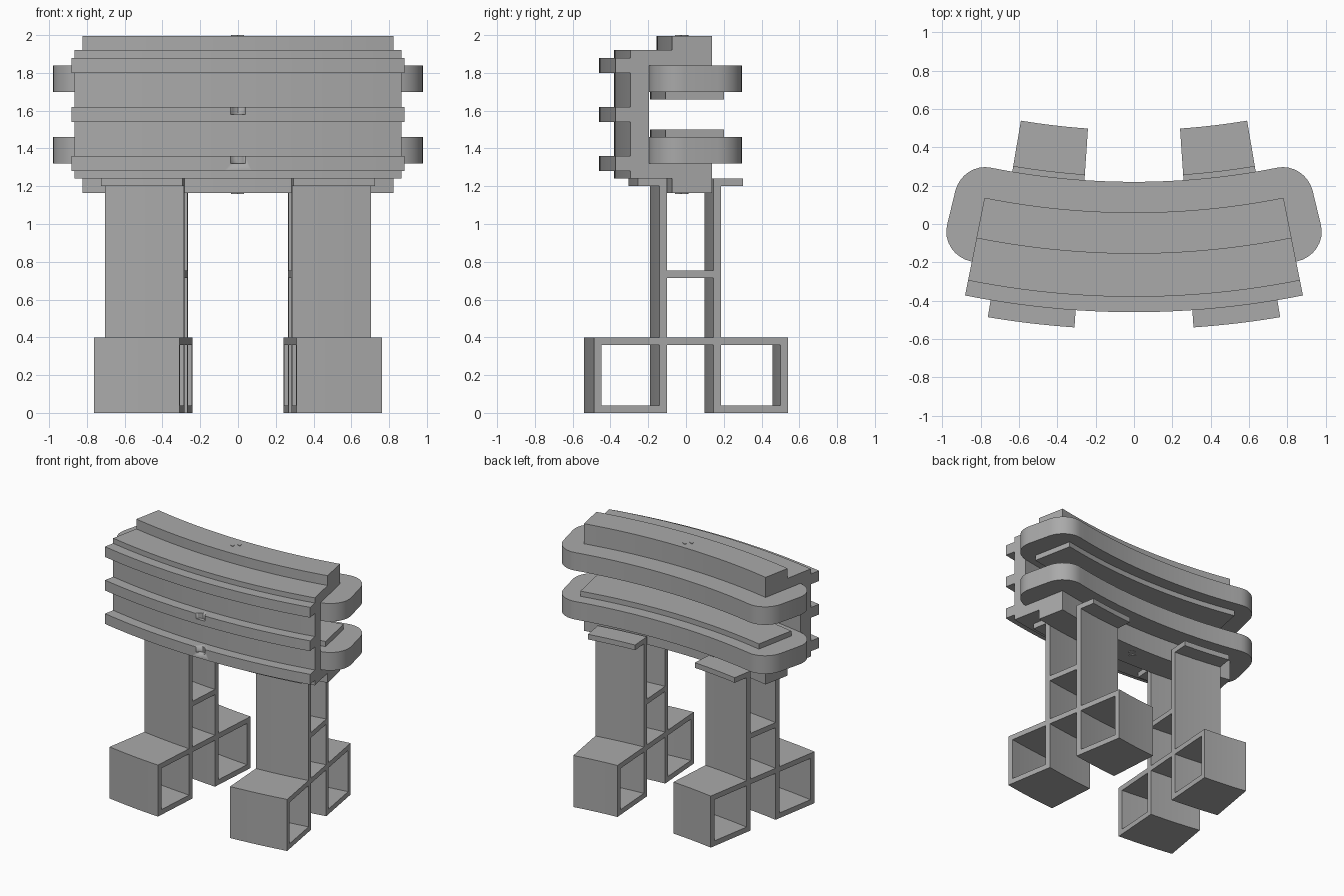
import bpy, bmesh, math

cube = bpy.data.objects.get("Cube")
if cube:
    bpy.data.objects.remove(cube, do_unlink=True)

CENTRE = 4.04      # y of the axis that every part bends around
MID_Z = 1.58       # the upper body mirrors about this height
SPAN = math.radians(11.3)

grey = bpy.data.materials.new("plain grey")
grey.use_nodes = True
colour = (0.4, 0.4, 0.4, 1)
grey.diffuse_color = colour
grey.node_tree.nodes["Principled BSDF"].inputs["Base Color"].default_value = colour


def bend(angle, depth, z):
    r = CENTRE - depth
    return (r * math.sin(angle), CENTRE - r * math.cos(angle), z)


def finish(name, bm):
    bmesh.ops.recalc_face_normals(bm, faces=bm.faces[:])
    mesh = bpy.data.meshes.new(name)
    bm.to_mesh(mesh)
    bm.free()
    mesh.materials.append(grey)
    obj = bpy.data.objects.new(name, mesh)
    bpy.context.collection.objects.link(obj)
    bpy.ops.object.select_all(action='DESELECT')
    obj.select_set(True)
    bpy.context.view_layer.objects.active = obj
    bpy.ops.object.shade_smooth_by_angle(angle=math.radians(25))
    return obj


def sweep(name, loops, start, end, steps):
    """Sweep a (depth, z) section, outline first and then holes, along the bend."""
    bm = bmesh.new()
    edges = []
    for loop in loops:
        vs = [bm.verts.new((0, d, z)) for d, z in loop]
        edges += [bm.edges.new((v, vs[i - 1])) for i, v in enumerate(vs)]
    bmesh.ops.triangle_fill(bm, edges=edges, use_beauty=True, normal=(1, 0, 0))
    first = bm.verts[:]
    caps = [[first.index(v) for v in f.verts] for f in bm.faces]
    rims = [[first.index(v) for v in e.verts] for e in edges]
    flat = [(v.co.y, v.co.z) for v in first]
    for v, (d, z) in zip(first, flat):
        v.co = bend(start, d, z)
    ring = first
    for k in range(1, steps + 1):
        a = start + (end - start) * k / steps
        new = [bm.verts.new(bend(a, d, z)) for d, z in flat]
        for i, j in rims:
            bm.faces.new((ring[i], ring[j], new[j], new[i]))
        ring = new
    for cap in caps:
        bm.faces.new([ring[i] for i in cap])
    return finish(name, bm)


def box(d0, d1, z0, z1):
    return [(d0, z0), (d1, z0), (d1, z1), (d0, z1)]


def rounded_plate(name, half, d0, d1, radius, z0, z1):
    """Bent slab with rounded corners in plan."""
    mid = CENTRE - (d0 + d1) / 2
    pts = []
    corners = [(1, d1, 0), (-1, d1, 90), (-1, d0, 180), (1, d0, 270)]
    for side, d, turn in corners:
        cx = side * (half - radius)
        cd = d - radius if d == d1 else d + radius
        for k in range(9):
            t = math.radians(turn + 90 * k / 8)
            pts.append((cx + radius * math.cos(t), cd + radius * math.sin(t)))
        if turn in (0, 180):    # long edges follow the bend
            pts += [(cx * (1 - k / 12), d) for k in range(1, 24)]
    bm = bmesh.new()
    face = bm.faces.new([bm.verts.new(bend(s / mid, d, z0)) for s, d in pts])
    up = bmesh.ops.extrude_face_region(bm, geom=[face])
    for g in up["geom"]:
        if isinstance(g, bmesh.types.BMVert):
            g.co.z = z1
    return finish(name, bm)


def lens(name, x, y, z0, z1, long, wide, turn):
    """Small leaf-shaped prism."""
    bm = bmesh.new()
    rim = [(long * math.cos(t), wide * math.sin(t) * abs(math.sin(t)))
           for t in [math.tau * k / 16 for k in range(16)]]
    c, s = math.cos(turn), math.sin(turn)
    rings = [[bm.verts.new((x + u * c - v * s, y + u * s + v * c, z))
              for u, v in rim] for z in (z0, z1)]
    for ring in rings:
        bm.faces.new(ring)
    for i in range(16):
        bm.faces.new((rings[0][i - 1], rings[0][i], rings[1][i], rings[1][i - 1]))
    return finish(name, bm)


# Body: channel section with three front rails, caps above and below
upper = [(-.28, 1.84), (.06, 1.84), (.06, 1.996), (-.155, 1.996), (-.155, 1.92),
         (-.38, 1.92), (-.38, 1.88), (-.46, 1.88), (-.46, 1.80), (-.38, 1.80),
         (-.38, 1.62), (-.46, 1.62)]
lower = [(d, 2 * MID_Z - z) for d, z in reversed(upper)]
body = sweep("body", [upper + lower], -SPAN, SPAN, 24)

# Notches in the middle and lower rails
for label, z in (("middle", 1.58), ("lower", 1.32)):
    cutter = lens(label + "_notch_cutter", 0, -.46, z, z + .05, .04, .03, 0)
    cutter.hide_render = True
    cutter.hide_viewport = True
    mod = body.modifiers.new(label + "_notch", 'BOOLEAN')
    mod.operation = 'DIFFERENCE'
    mod.solver = 'EXACT'
    mod.object = cutter

# Rounded plates with a thin pad on their facing sides
for label, s in (("upper", 1), ("lower", -1)):
    z = [MID_Z + s * h for h in (.08, .12, .26)]
    rounded_plate(label + "_plate", .963, -.28, .22, .16, min(z[1:]), max(z[1:]))
    sweep(label + "_pad", [box(-.19, .125, min(z[:2]), max(z[:2]))], -SPAN, SPAN, 24)

# Leaf marks on the caps
for label, z in (("top", 1.995), ("bottom", 1.159)):
    lens(label + "_leaf_front", -.02, -.04, z, z + .005, .025, .014, -math.pi / 4)
    lens(label + "_leaf_back", .015, -.005, z, z + .005, .025, .014, -math.pi / 4)

# Legs: two walls, shelf, open foot boxes and top flanges in one section
outline = [(-.55, 0), (-.16, 0), (-.16, .36), (.09, .36), (.09, 0), (.49, 0),
           (.49, .4), (.13, .4), (.13, 1.2), (.25, 1.2), (.25, 1.24), (.09, 1.24),
           (.09, .755), (-.16, .755), (-.16, 1.24), (-.315, 1.24), (-.315, 1.2),
           (-.2, 1.2), (-.2, .4), (-.55, .4)]
holes = [box(-.51, -.2, .04, .36), box(.13, .45, .04, .36), box(-.16, .09, .4, .715)]
inner, outer = math.radians(3.88), math.radians(9.57)
sweep("left_leg", [outline] + holes, inner, outer, 8)
sweep("right_leg", [outline] + holes, -outer, -inner, 8)
